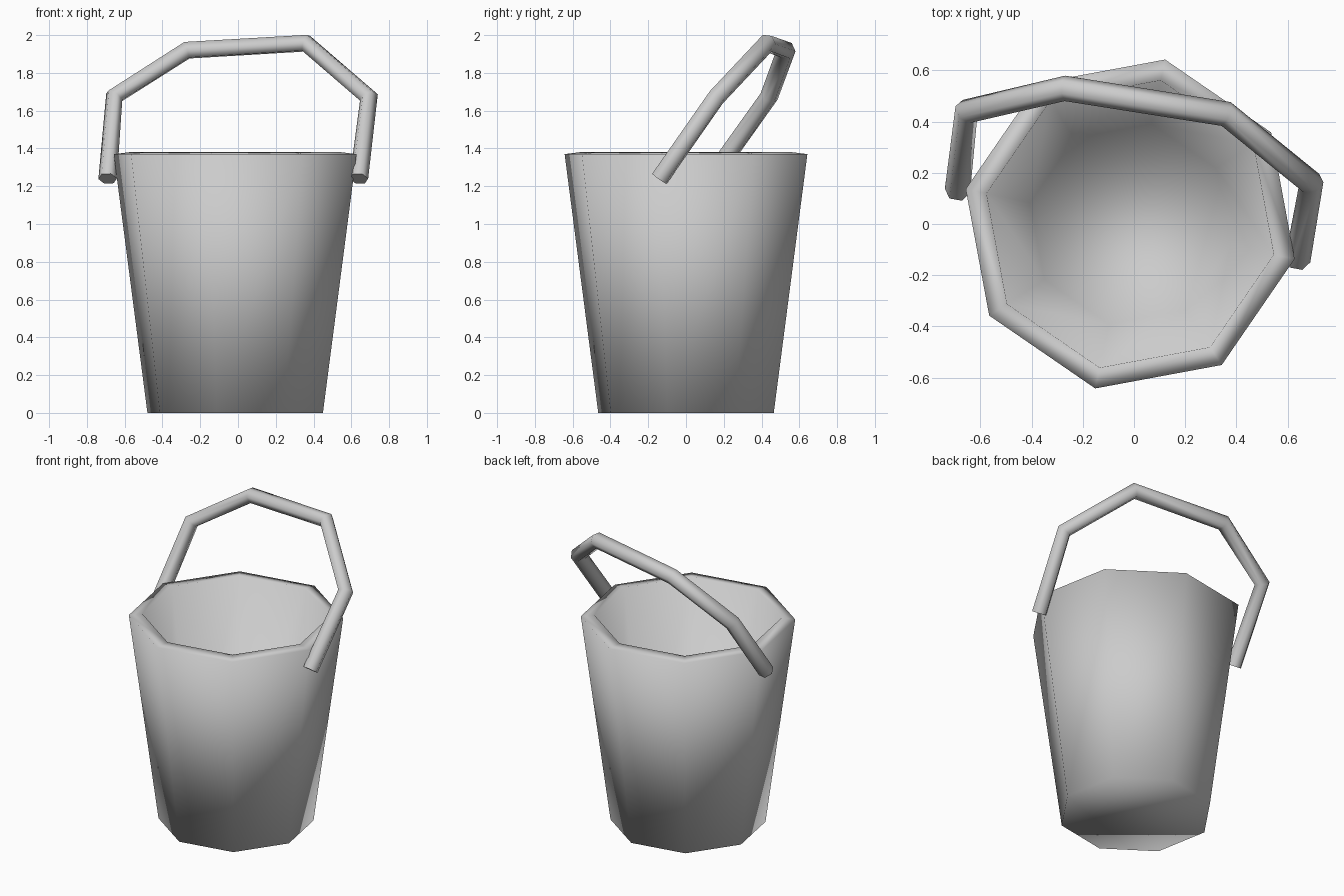
import bpy, bmesh, math
from mathutils import Vector

if "Cube" in bpy.data.objects:
    bpy.data.objects.remove(bpy.data.objects["Cube"])


def skin_rings(name, rings, closed=False, angle=180):
    """Bridge successive rings with quads; cap both ends unless closed."""
    bm = bmesh.new()
    loops = [[bm.verts.new(p) for p in ring] for ring in rings]
    n = len(loops[0])
    for a, b in zip(loops, loops[1:]):
        for i in range(n):
            j = (i + 1) % n
            bm.faces.new((a[i], a[j], b[j], b[i]))
    bm.faces.new(loops[0][::-1])
    bm.faces.new(loops[-1])
    bmesh.ops.recalc_face_normals(bm, faces=bm.faces)
    mesh = bpy.data.meshes.new(name)
    bm.to_mesh(mesh)
    bm.free()
    obj = bpy.data.objects.new(name, mesh)
    bpy.context.collection.objects.link(obj)
    bpy.ops.object.select_all(action='DESELECT')
    obj.select_set(True)
    bpy.context.view_layer.objects.active = obj
    bpy.ops.object.shade_smooth_by_angle(angle=math.radians(angle))
    return obj


# Bucket: eight-sided tapered shell, outside, rim, inside and floor
def octagon(r, z):
    angles = [math.radians(33 + 45 * k) for k in range(8)]
    return [(-0.015 + r * math.cos(a), r * math.sin(a), z) for a in angles]


profile = [(0.475, 0), (0.657, 1.37), (0.574, 1.38), (0.40, 0.07)]
skin_rings("bucket", [octagon(r, z) for r, z in profile])

# Handle: tilted six-sided tube swept over five straight segments
path = [Vector(p) for p in (
    (-0.69, 0.13, 1.24), (-0.655, 0.44, 1.675), (-0.27, 0.53, 1.92),
    (0.36, 0.43, 1.957), (0.693, 0.16, 1.67), (0.64, -0.14, 1.24))]
plane = (path[-1] - path[0]).cross(path[2] - path[0]).normalized()
rings = []
for i, p in enumerate(path):
    before = (p - path[i - 1]).normalized() if i else Vector()
    after = (path[i + 1] - p).normalized() if i < 5 else Vector()
    side = plane.cross(before + after).normalized()
    up = (before + after).cross(side).normalized()
    rings.append([p + 0.05 * (math.cos(a) * side + math.sin(a) * up)
                  for a in (math.tau * k / 6 for k in range(6))])
skin_rings("handle", rings, angle=65)
